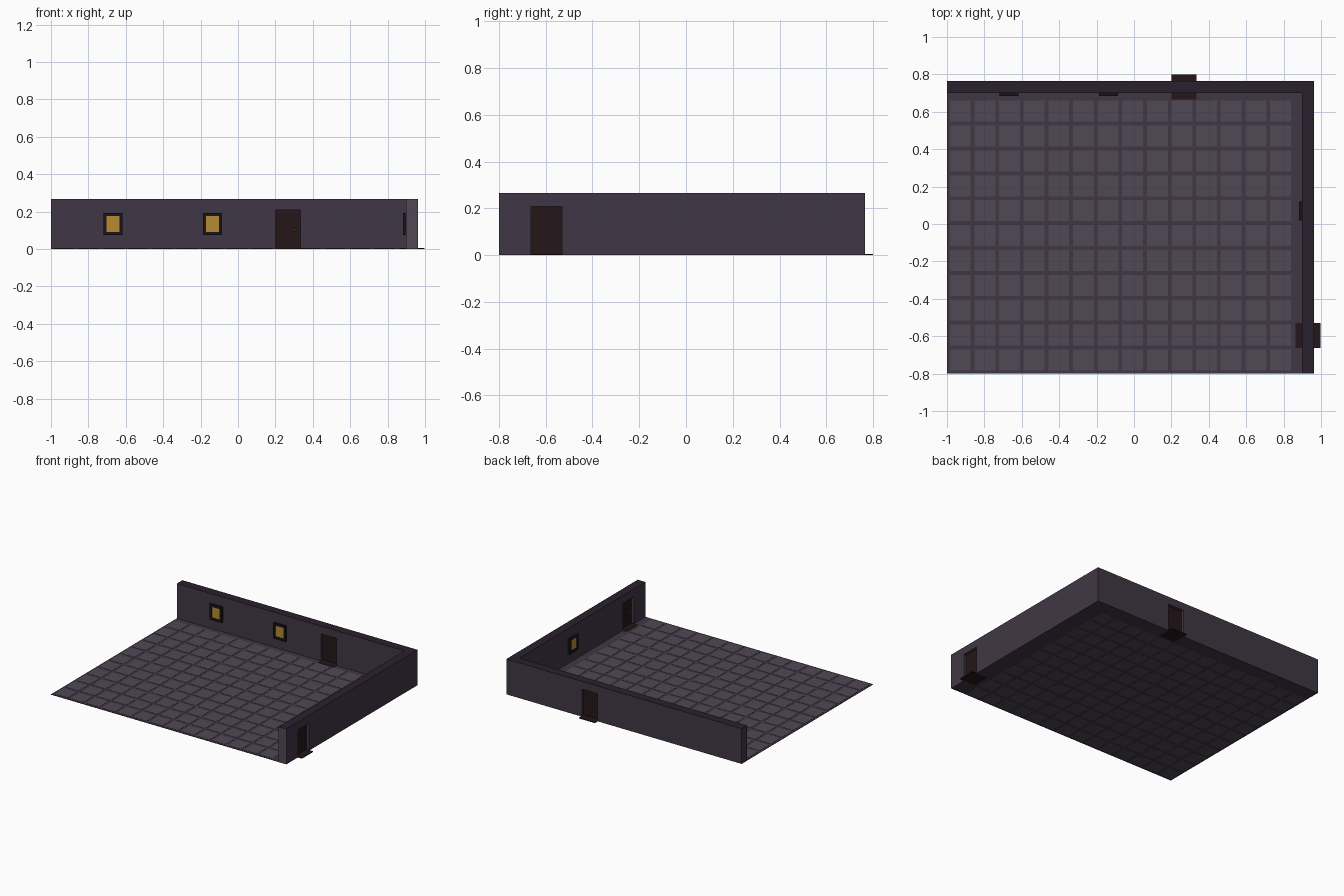
import bpy, bmesh
from mathutils import Matrix, Vector
from math import pi

if "Cube" in bpy.data.objects:
    bpy.data.objects.remove(bpy.data.objects["Cube"])


def mat(name, r, g, b):
    m = bpy.data.materials.new(name)
    m.diffuse_color = (r, g, b, 1)
    m.use_nodes = True
    m.node_tree.nodes["Principled BSDF"].inputs["Base Color"].default_value = m.diffuse_color
    return m


WALL = mat("wall_paint", 0.051, 0.037, 0.058)
CAP = mat("wall_cap", 0.023, 0.014, 0.027)
END = mat("wall_end", 0.082, 0.065, 0.092)
TILE = mat("tile_stone", 0.080, 0.065, 0.089)
GROUT = mat("grout", 0.051, 0.037, 0.055)
WOOD = mat("dark_wood", 0.018, 0.008, 0.009)
FRAME = mat("frame_wood", 0.010, 0.006, 0.009)
GLASS = mat("amber_glass", 0.46, 0.26, 0.032)
BRASS = mat("brass", 0.22, 0.13, 0.03)


def add_box(bm, lo, hi):
    lo, hi = Vector(lo), Vector(hi)
    size = hi - lo
    m = Matrix.Translation((lo + hi) / 2) @ Matrix.Diagonal((*size, 1))
    bmesh.ops.create_cube(bm, size=1, matrix=m)


def finish(name, bm, materials, placement=Matrix()):
    bm.transform(placement)
    me = bpy.data.meshes.new(name)
    bm.to_mesh(me)
    bm.free()
    for m in materials:
        me.materials.append(m)
    ob = bpy.data.objects.new(name, me)
    bpy.context.collection.objects.link(ob)
    return ob


def box(name, lo, hi, material, placement=Matrix()):
    bm = bmesh.new()
    add_box(bm, lo, hi)
    return finish(name, bm, [material], placement)


H, T = 0.266, 0.065          # wall height and thickness
XI, YI = 0.898, 0.70         # inner wall faces
XO, YO = XI + T, YI + T

# L-shaped wall: extruded plan outline
bm = bmesh.new()
plan = [(-1, YI), (XI, YI), (XI, -0.8), (XO, -0.8), (XO, YO), (-1, YO)]
face = bm.faces.new([bm.verts.new((x, y, 0)) for x, y in plan])
ext = bmesh.ops.extrude_face_region(bm, geom=[face])
bmesh.ops.translate(bm, vec=(0, 0, H),
                    verts=[v for v in ext["geom"] if isinstance(v, bmesh.types.BMVert)])
bmesh.ops.recalc_face_normals(bm, faces=bm.faces)
for f in bm.faces:
    if f.normal.z > 0.5:
        f.material_index = 1
    elif f.normal.y < -0.5 and f.calc_center_median().y < -0.7:
        f.material_index = 2
wall = finish("wall", bm, [WALL, CAP, END])

# Local frame of each wall: x along the wall, y = 0 on the inner face, +y outward
BACK = Matrix.Translation((0, YI, 0))
RIGHT = Matrix.Translation((XI, 0, 0)) @ Matrix.Rotation(-pi / 2, 4, "Z")


def door(prefix, place, x):
    w, h = 0.0665, 0.208
    cutter = box(prefix + "_opening_cutter", (x - w, -0.1, -0.1), (x + w, T + 0.1, h), WALL, place)
    cutter.hide_render = True
    cutter.hide_set(True)
    mod = wall.modifiers.new(prefix + "_opening", "BOOLEAN")
    mod.operation, mod.solver, mod.object = "DIFFERENCE", "EXACT", cutter
    box(prefix + "_leaf", (x - w, 0.02, 0.004), (x + w, T - 0.02, h), WOOD, place)
    box(prefix + "_threshold", (x - w, -0.034, 0), (x + w, T + 0.035, 0.006), WOOD, place)
    bm = bmesh.new()
    bmesh.ops.create_icosphere(bm, subdivisions=2, radius=0.006,
                               matrix=Matrix.Translation((x + 0.038, 0.016, 0.10)))
    finish(prefix + "_knob", bm, [BRASS], place)


def window(prefix, place, x, z=0.134):
    w, h, b, p = 0.051, 0.059, 0.017, 0.015
    bm = bmesh.new()
    for s in (-1, 1):
        xs = sorted((x + s * w, x + s * (w - b)))
        zs = sorted((z + s * h, z + s * (h - b)))
        add_box(bm, (xs[0], -p, z - h), (xs[1], 0.002, z + h))
        add_box(bm, (x - w + b, -p, zs[0]), (x + w - b, 0.002, zs[1]))
    finish(prefix + "_frame", bm, [FRAME], place)
    box(prefix + "_pane", (x - w + b, -0.008, z - h + b), (x + w - b, 0.002, z + h - b), GLASS, place)


door("back_door", BACK, 0.267)
door("right_door", RIGHT, 0.597)
window("left_window", BACK, -0.668)
window("middle_window", BACK, -0.136)
window("right_window", RIGHT, -0.07)

# Floor: grout slab with tiles slightly proud on both sides
box("grout_slab", (-1, -0.8, 0.0006), (XI, YI, 0.0035), GROUT)
bm = bmesh.new()
for i in range(14):
    for j in range(11):
        cx, cy, r = -0.929 + 0.1317 * i, -0.727 + 0.133 * j, 0.056
        add_box(bm, (cx - r, cy - r, 0), (cx + r, cy + r, 0.005))
finish("floor_tiles", bm, [TILE])
